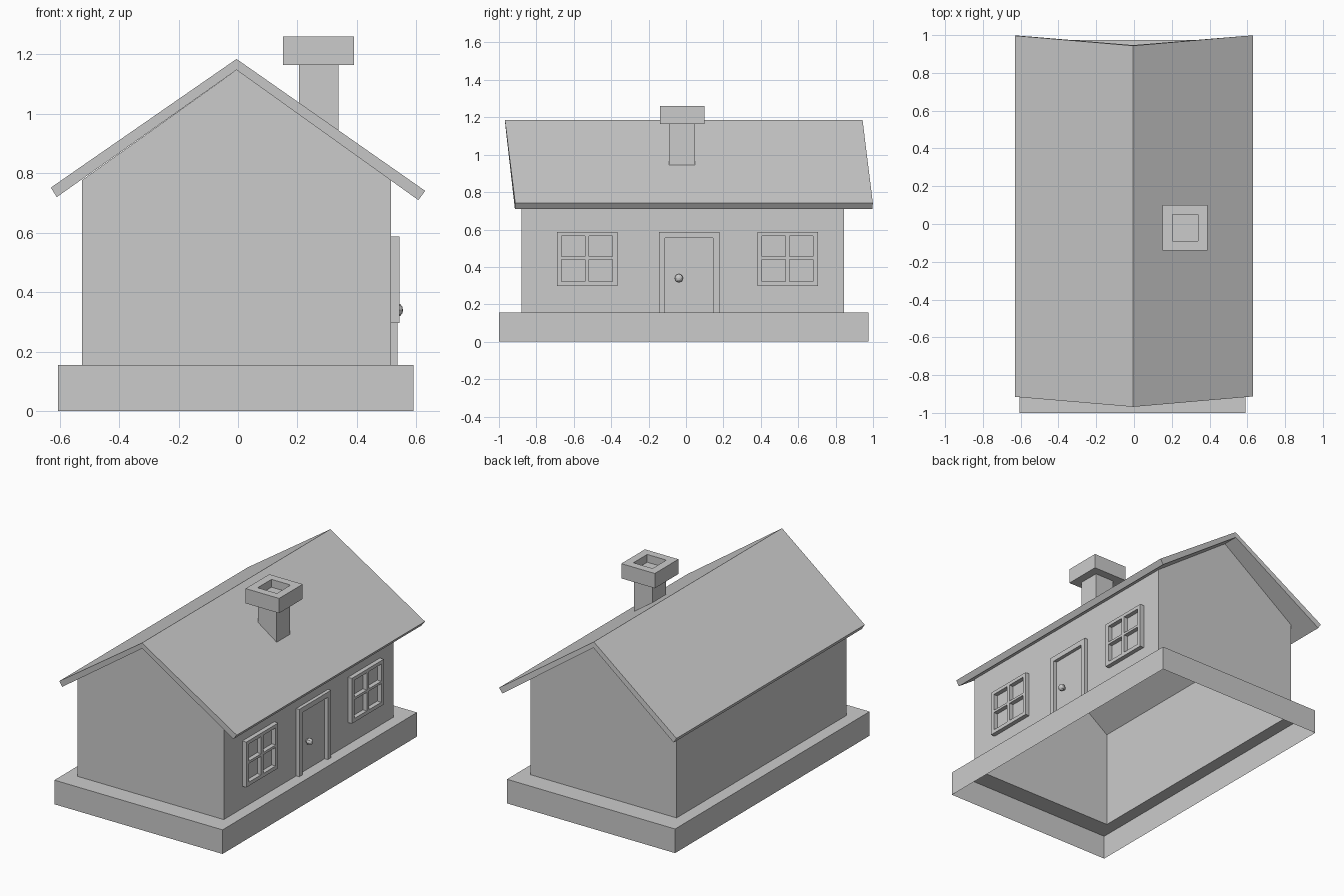
import bpy, bmesh
from mathutils import Matrix, Vector

if "Cube" in bpy.data.objects:
    bpy.data.objects.remove(bpy.data.objects["Cube"])


def make_object(name, bm, fix_normals=True):
    if fix_normals:
        bmesh.ops.recalc_face_normals(bm, faces=bm.faces)
    mesh = bpy.data.meshes.new(name)
    bm.to_mesh(mesh)
    bm.free()
    obj = bpy.data.objects.new(name, mesh)
    bpy.context.collection.objects.link(obj)
    return obj


def ring(bm, x0, x1, y0, y1, z):
    return [bm.verts.new((x, y, z)) for x, y in ((x0, y0), (x1, y0), (x1, y1), (x0, y1))]


def bridge(bm, a, b):
    n = len(a)
    for i in range(n):
        j = (i + 1) % n
        bm.faces.new((a[i], a[j], b[j], b[i]))


def lattice(name, ys, zs, holes, x, depth):
    """Frame on the right wall: grid cells minus holes, given thickness outwards."""
    bm = bmesh.new()
    grid = [[bm.verts.new((x, y, z)) for z in zs] for y in ys]
    for i in range(len(ys) - 1):
        for j in range(len(zs) - 1):
            if (i, j) not in holes:
                bm.faces.new((grid[i][j], grid[i + 1][j], grid[i + 1][j + 1], grid[i][j + 1]))
    for v in [v for v in bm.verts if not v.link_faces]:
        bm.verts.remove(v)
    # merge coplanar cells where possible by extruding as one region
    out = bmesh.ops.extrude_face_region(bm, geom=bm.faces[:])
    moved = [g for g in out["geom"] if isinstance(g, bmesh.types.BMVert)]
    bmesh.ops.translate(bm, verts=moved, vec=(depth, 0, 0))
    return make_object(name, bm)


# House body: hollow base skirt, ledge and gabled walls in one open-bottomed shell
WALL_X0, WALL_X1, RIDGE_X = -0.525, 0.515, -0.005
bm = bmesh.new()
base_low = ring(bm, -0.605, 0.59, -1.0, 0.975, 0.0)
base_top = ring(bm, -0.605, 0.59, -1.0, 0.975, 0.155)
wall_low = ring(bm, WALL_X0, WALL_X1, -0.88, 0.845, 0.155)
wall_top = ring(bm, WALL_X0, WALL_X1, -0.88, 0.845, 0.777)
bridge(bm, base_low, base_top)
bridge(bm, base_top, wall_low)
peak = [bm.verts.new((RIDGE_X, y, 1.148)) for y in (-0.88, 0.845)]
for i in range(4):
    j = (i + 1) % 4
    loop = [wall_low[i], wall_low[j], wall_top[j], wall_top[i]]
    if i in (0, 2):
        loop.insert(3, peak[i // 2])
    bm.faces.new(loop)
make_object("house_body", bm, fix_normals=False)

# Roof: folded slab with slanted ends (x, z, front y)
profile = [(-0.63, 0.752, -0.915), (RIDGE_X, 1.185, -0.968), (0.63, 0.741, -0.913),
           (0.607, 0.71, -0.915), (RIDGE_X, 1.148, -0.965), (-0.61, 0.72, -0.915)]
bm = bmesh.new()
front = [bm.verts.new((x, y, z)) for x, z, y in profile]
back = [bm.verts.new((x, y + 1.912, z)) for x, z, y in profile]
bridge(bm, front, back)
for end in (front, back):
    bm.faces.new((end[0], end[1], end[4], end[5]))
    bm.faces.new((end[1], end[2], end[3], end[4]))
make_object("roof", bm)

# Chimney shaft: foot cut to the roof slope
bm = bmesh.new()
foot = ring(bm, 0.205, 0.338, -0.09, 0.047, 0)
for v in foot:
    v.co.z = 1.178 - (v.co.x - RIDGE_X) * 0.70
top = ring(bm, 0.205, 0.338, -0.09, 0.047, 1.165)
bridge(bm, foot, top)
make_object("chimney_shaft", bm)

# Chimney cap: block with a square flue recess
bm = bmesh.new()
low = ring(bm, 0.152, 0.39, -0.14, 0.10, 1.165)
high = ring(bm, 0.152, 0.39, -0.14, 0.10, 1.26)
rim = ring(bm, 0.203, 0.339, -0.09, 0.05, 1.26)
floor = ring(bm, 0.203, 0.339, -0.09, 0.05, 1.21)
for a, b in ((low, high), (high, rim), (rim, floor)):
    bridge(bm, a, b)
bm.faces.new(low[::-1])
bm.faces.new(floor)
make_object("chimney_cap", bm)

# Windows: four-pane frames either side of the door
panes = {(i, j) for i in (1, 3) for j in (1, 3)}
for name, yc in (("left_window", -0.529), ("right_window", 0.543)):
    ys = [yc + d for d in (-0.162, -0.136, -0.011, 0.011, 0.136, 0.162)]
    lattice(name, ys, [0.297, 0.321, 0.440, 0.456, 0.566, 0.588], panes, WALL_X1, 0.028)

# Door frame: two jambs and a lintel
lattice("door_frame", [-0.145, -0.111, 0.145, 0.178], [0.155, 0.555, 0.588],
        {(1, 0)}, WALL_X1, 0.022)

# Door knob: short stem with a faceted ball
bm = bmesh.new()
turn = Matrix.Rotation(1.5707963, 4, 'Y')
bmesh.ops.create_cone(bm, cap_ends=True, segments=8, radius1=0.012, radius2=0.012, depth=0.022,
                      matrix=Matrix.Translation((0.525, -0.038, 0.34)) @ turn)
bmesh.ops.create_uvsphere(bm, u_segments=8, v_segments=6, radius=0.023,
                          matrix=Matrix.Translation((0.537, -0.038, 0.34)) @ turn
                          @ Matrix.Diagonal(Vector((1, 1, 0.8, 1))))
make_object("door_knob", bm)
